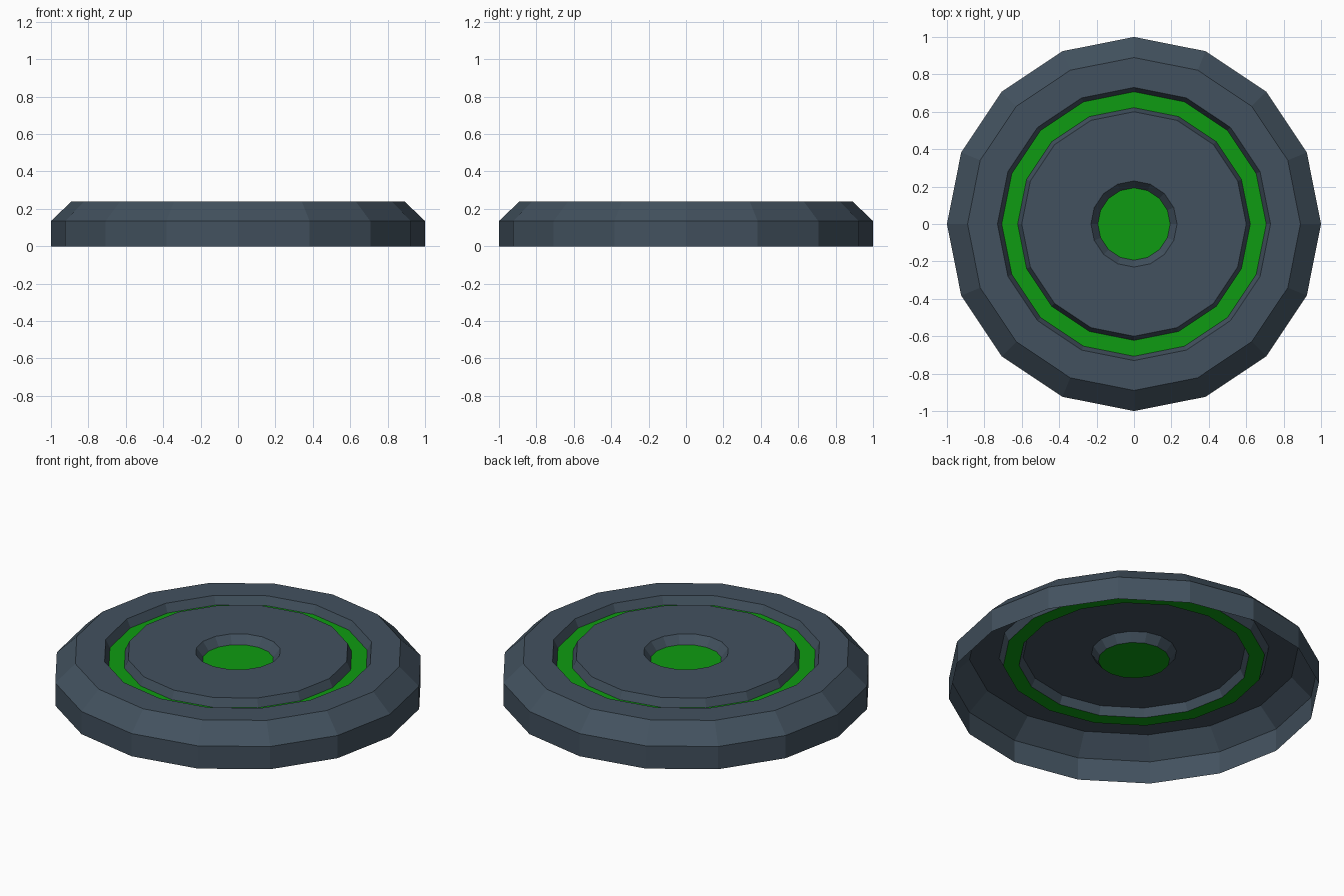
import bpy, bmesh, math

if "Cube" in bpy.data.objects:
    bpy.data.objects.remove(bpy.data.objects["Cube"])

SIDES = 16


def material(name, rgb):
    m = bpy.data.materials.new(name)
    m.diffuse_color = (*rgb, 1)
    m.use_nodes = True
    m.node_tree.nodes["Principled BSDF"].inputs["Base Color"].default_value = m.diffuse_color
    return m


def lathe(name, profile, mat):
    """Revolve (radius, height) points about z; radius 0 closes with a single flat face."""
    bm = bmesh.new()
    rings = []
    for r, z in profile:
        if r == 0:
            bm.faces.new(rings[-1])
            break
        rings.append([bm.verts.new((r * math.cos(2 * math.pi * i / SIDES),
                                    r * math.sin(2 * math.pi * i / SIDES), z))
                      for i in range(SIDES)])
        if len(rings) > 1:
            a, b = rings[-2:]
            for i in range(SIDES):
                j = (i + 1) % SIDES
                bm.faces.new((a[i], a[j], b[j], b[i]))
    mesh = bpy.data.meshes.new(name)
    bm.to_mesh(mesh)
    bm.free()
    mesh.materials.append(mat)
    ob = bpy.data.objects.new(name, mesh)
    bpy.context.collection.objects.link(ob)
    return ob


slate = material("slate", (0.055, 0.083, 0.113))
green = material("green", (0.0045, 0.33, 0.006))

TOP, RIM, FLOOR = 0.24, 0.135, 0.192

# Outer shell, open underneath: wall, chamfer, top band, groove's outer wall
lathe("outer_rim", [(1, 0), (1, RIM), (0.89, TOP), (0.73, TOP), (0.707, FLOOR)], slate)
# Glowing floor of the ring groove
lathe("groove_light", [(0.707, FLOOR), (0.622, FLOOR)], green)
# Inner plate: groove's inner wall, top, and wall of the central recess
lathe("inner_plate", [(0.622, FLOOR), (0.60, TOP), (0.23, TOP), (0.193, FLOOR)], slate)
# Glowing floor of the central recess
lathe("center_light", [(0.193, FLOOR), (0, FLOOR)], green)
